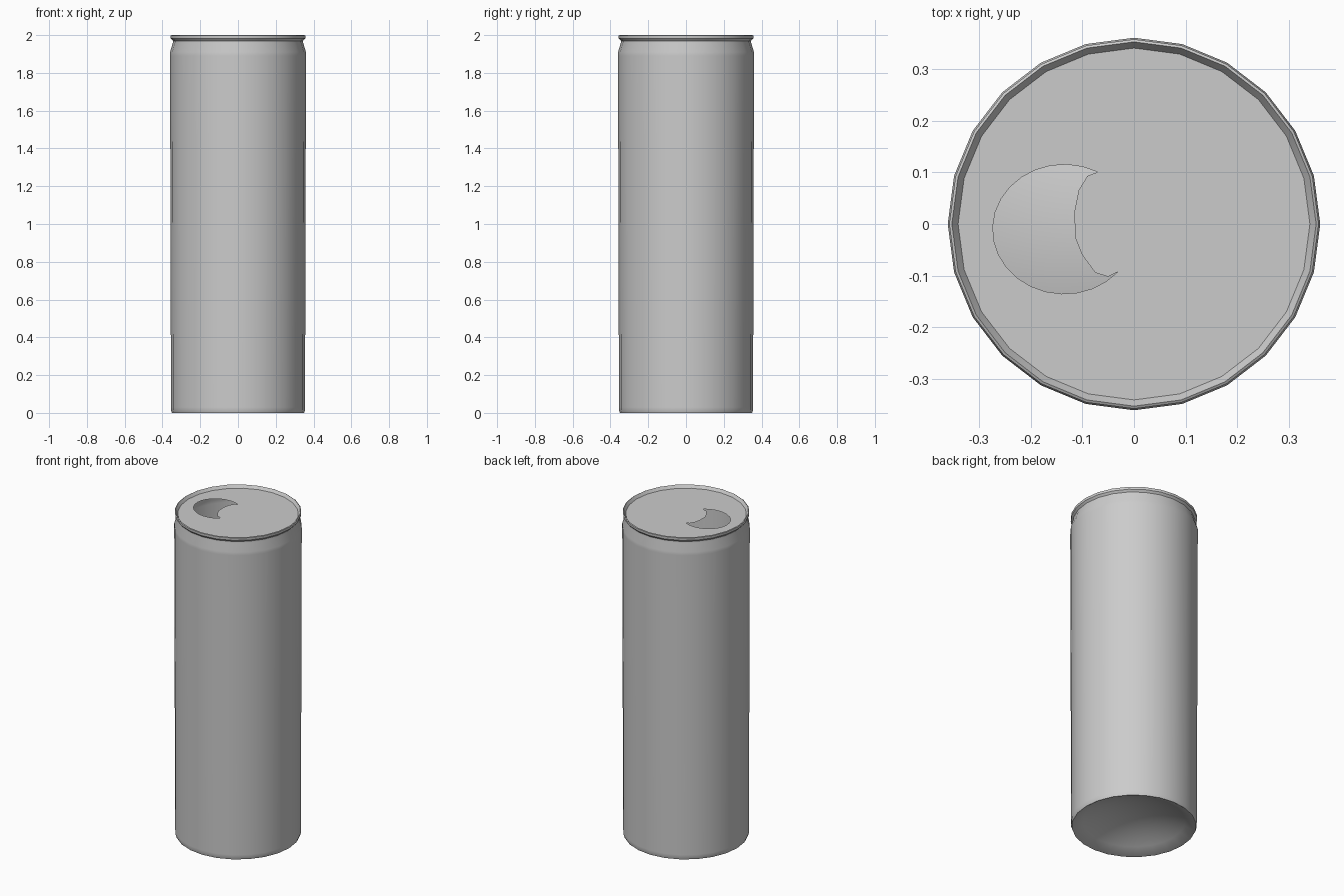
import bpy
import bmesh
from math import sin, cos, pi, radians

SIDES = 24
LID_RADIUS, LID_Z = 0.34, 1.982

cube = bpy.data.objects.get("Cube")
if cube:
    bpy.data.objects.remove(cube, do_unlink=True)

# Bare metal, the only colour
metal = bpy.data.materials.new("bare_metal")
metal.use_nodes = True
metal.diffuse_color = (0.6, 0.6, 0.6, 1)
metal.node_tree.nodes["Principled BSDF"].inputs["Base Color"].default_value = metal.diffuse_color


def add_object(name, bm):
    mesh = bpy.data.meshes.new(name)
    bm.to_mesh(mesh)
    bm.free()
    mesh.materials.append(metal)
    obj = bpy.data.objects.new(name, mesh)
    bpy.context.collection.objects.link(obj)
    return obj


def ring(bm, radius, z):
    turns = [2 * pi * i / SIDES for i in range(SIDES)]
    return [bm.verts.new((radius * cos(a), radius * sin(a), z)) for a in turns]


def lathe(name, apex_z, profile):
    """Spin a profile of (radius, z) around z, starting at a closed apex."""
    bm = bmesh.new()
    apex = bm.verts.new((0, 0, apex_z))
    rings = [ring(bm, r, z) for r, z in profile]
    for j in range(SIDES):
        k = (j + 1) % SIDES
        bm.faces.new((apex, rings[0][k], rings[0][j])).normal_flip()
        for low, high in zip(rings, rings[1:]):
            bm.faces.new((low[j], low[k], high[k], high[j]))
    bmesh.ops.recalc_face_normals(bm, faces=bm.faces)
    # Make sure the wall faces outward
    bm.faces.ensure_lookup_table()
    wall = max(bm.faces, key=lambda f: f.calc_area())
    centre = wall.calc_center_median()
    if wall.normal.x * centre.x + wall.normal.y * centre.y < 0:
        bmesh.ops.reverse_faces(bm, faces=bm.faces)
    return add_object(name, bm)


# Can shell: domed underside, foot, wall, neck and rolled lip
dome_radius, dome_height = 0.345, 0.1
dome = [(dome_radius * t / 6, dome_height * (1 - (t / 6) ** 2)) for t in range(1, 7)]
wall = [(0.35, 0), (0.355, 0.015), (0.355, 0.03), (0.36, 1.89), (0.36, 1.91)]
lip = [(0.345, 1.96), (0.345, 1.97), (0.356, 1.982), (0.357, 1.997),
       (0.352, 2), (LID_RADIUS, LID_Z)]
shell = lathe("can_shell", dome_height, dome + wall + lip)
bpy.ops.object.select_all(action="DESELECT")
bpy.context.view_layer.objects.active = shell
shell.select_set(True)
bpy.ops.object.shade_smooth_by_angle(angle=radians(35))

# Lid: flat disc with a crescent drinking hole
arc = [radians(62 + 257 * i / 20) for i in range(21)]
crescent = [(-0.135 + 0.138 * cos(a), -0.01 + 0.125 * sin(a)) for a in arc]
crescent += [(-0.05, -0.102), (-0.075, -0.094), (-0.1, -0.06), (-0.114, -0.025),
             (-0.115, 0.025), (-0.107, 0.065), (-0.09, 0.093)]
bm = bmesh.new()
loops = [ring(bm, LID_RADIUS, LID_Z),
         [bm.verts.new((x, y, LID_Z)) for x, y in crescent]]
edges = [bm.edges.new((a, b)) for loop in loops
         for a, b in zip(loop, loop[1:] + loop[:1])]
bmesh.ops.triangle_fill(bm, edges=edges, use_beauty=True, normal=(0, 0, 1))
bm.normal_update()
bmesh.ops.reverse_faces(bm, faces=[f for f in bm.faces if f.normal.z < 0])
add_object("lid", bm)
